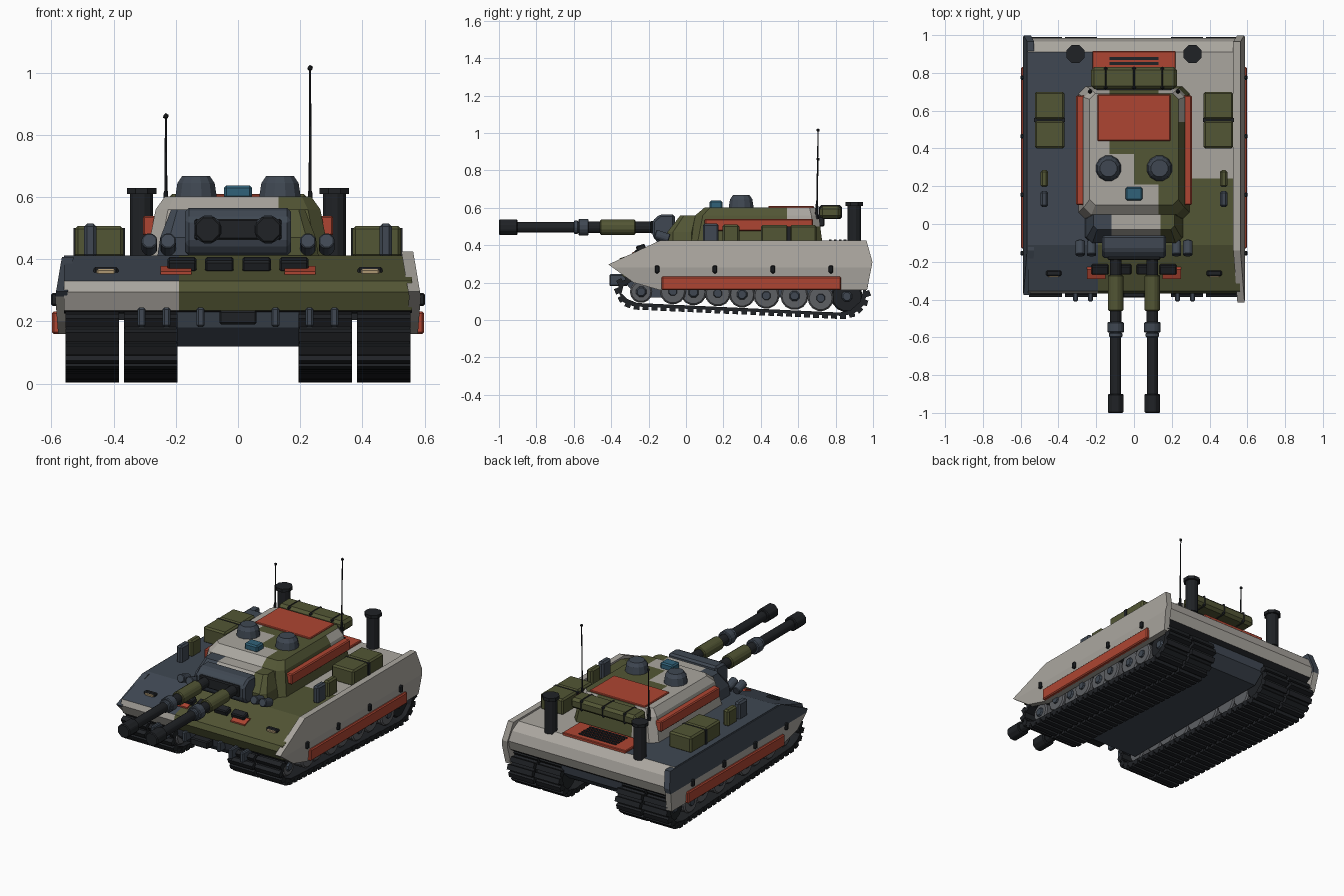
import bpy, bmesh
from math import pi, atan2, hypot
from mathutils import Vector, Matrix

if "Cube" in bpy.data.objects:
    bpy.data.objects.remove(bpy.data.objects["Cube"])

COL = dict(light=(.40, .38, .345), olive=(.085, .092, .035), steel=(.05, .064, .085), dark=(.014, .016, .019),
           red=(.42, .06, .032), grey=(.11, .115, .125), glass=(.03, .12, .19), tan=(.42, .31, .17))
MATS = {}
for n, c in COL.items():
    MATS[n] = bpy.data.materials.new(n + "_paint")
    MATS[n].diffuse_color = (*c, 1)

def finish(name, bm, mat, bevel=0):
    bmesh.ops.recalc_face_normals(bm, faces=bm.faces)
    me = bpy.data.meshes.new(name)
    bm.to_mesh(me)
    bm.free()
    ob = bpy.data.objects.new(name, me)
    bpy.context.collection.objects.link(ob)
    me.materials.append(MATS[mat])
    if bevel:
        b = ob.modifiers.new("edge", 'BEVEL')
        b.width, b.segments = bevel, 1
    return ob

def add_box(bm, c, size, rx=0):
    bmesh.ops.create_cube(bm, size=1, matrix=Matrix.Translation(c) @ Matrix.Rotation(rx, 4, 'X') @ Matrix.Diagonal((*size, 1)))

def box(name, x, y, z, mat, bevel=.006, rx=0):
    bm = bmesh.new()
    add_box(bm, [sum(v) / 2 for v in (x, y, z)], [abs(v[1] - v[0]) for v in (x, y, z)], rx)
    return finish(name, bm, mat, bevel)

def rod(name, a, b, r1, r2, mat, sides=10, bevel=0):
    a, b = Vector(a), Vector(b)
    d = b - a
    bm = bmesh.new()
    m = Matrix.Translation((a + b) / 2) @ d.to_track_quat('Z', 'Y').to_matrix().to_4x4() @ Matrix.Rotation(pi / sides, 4, 'Z')
    bmesh.ops.create_cone(bm, cap_ends=True, segments=sides, radius1=r1, radius2=r2, depth=d.length, matrix=m)
    return finish(name, bm, mat, bevel)

def prism(pts, x0, x1):
    bm = bmesh.new()
    A, B = [[bm.verts.new((x, y, z)) for y, z in pts] for x in (x0, x1)]
    bm.faces.new(A)
    bm.faces.new(B)
    for i in range(len(pts)):
        j = (i + 1) % len(pts)
        bm.faces.new((A[i], A[j], B[j], B[i]))
    return bm

def loft(rings):
    # stacked chamfered rectangles: z, half width, y front, y rear, corner cut
    bm, prev = bmesh.new(), None
    for z, h, y0, y1, c in rings:
        pts = [(-h + c, y0), (h - c, y0), (h, y0 + c), (h, y1 - c), (h - c, y1), (-h + c, y1), (-h, y1 - c), (-h, y0 + c)]
        cur = [bm.verts.new((x, y, z)) for x, y in pts]
        if prev:
            for i in range(8):
                bm.faces.new((prev[i], prev[(i + 1) % 8], cur[(i + 1) % 8], cur[i]))
        else:
            bm.faces.new(cur)
        prev = cur
    bm.faces.new(prev)
    return bm

def cut(bm, axis, *vals):
    for v in vals:
        no = [0, 0, 0]
        no[axis] = 1
        bmesh.ops.bisect_plane(bm, geom=bm.verts[:] + bm.edges[:] + bm.faces[:], plane_co=[v * n for n in no], plane_no=no)

def camo(ob, rule):
    names = ["light", "olive", "steel", "dark"]
    ob.data.materials.clear()
    for n in names:
        ob.data.materials.append(MATS[n])
    for p in ob.data.polygons:
        p.material_index = names.index(rule(p.center, p.normal))

# hull with painted camouflage blocks
bm = prism([(-.11, .412), (-.355, .33), (-.367, .295), (-.34, .235), (-.31, .225), (.93, .225), (.965, .25),
            (.985, .31), (.965, .37), (.91, .412)], -.56, .56)
cut(bm, 0, -.19, .2)
cut(bm, 1, .24)
def hull_paint(c, n):
    if n.z < -.8: return "dark"
    if c.y > .91: return "light"
    if c.y < -.31 and c.z < .33: return "light" if c.x < -.19 else "olive"
    if c.x < -.19: return "steel"
    return "olive" if c.y < .24 else "light"
camo(finish("hull", bm, "light"), hull_paint)
finish("lower_hull", prism([(-.33, .24), (-.31, .18), (-.24, .12), (.86, .12), (.93, .18), (.94, .24)], -.21, .21), "steel")
box("hull_floor", (-.55, .55), (-.29, .9), (.205, .228), "dark", 0)
box("tow_block", (-.06, .06), (-.39, -.33), (.19, .235), "dark")

# side skirts, right one taller and more pointed
for s, top, nose, side in ((1, .425, -.415, "right"), (-1, .408, -.375, "left")):
    pts = [(nose, .297), (-.14, top), (.965, top), (.997, .31), (.968, .16), (-.14, .16), (-.28, .2)]
    bm = prism(pts, s * .55, s * .588)
    cut(bm, 2, .28)
    for v in bm.verts:
        v.co.x -= s * (max(0, v.co.z - .28) * .17 + max(0, .28 - v.co.z) * .08)
    camo(finish(side + "_skirt", bm, "light"), lambda c, n: "light" if s > 0 or c.z < .28 else "steel")
    box(side + "_skirt_stripe", (s * .57, s * .598), (-.13, .83), (.16, .232), "red")
    for i in range(4):
        y = -.155 + .31 * i
        box(side + "_skirt_latch", (s * .575, s * .602), (y - .012, y + .012), (.25, .292), "dark")

# track loops with pads, two per side, plus road wheels
PATH = [(-.31, .225), (-.355, .2), (-.365, .16), (-.335, .095), (-.28, .073), (.84, .022), (.9, .035),
        (.95, .08), (.968, .14), (.95, .19), (.9, .222)]
def track(name, x0, x1):
    n = len(PATH)
    cen = Vector((.3, .14))
    inner = [(p[0] + (.02 if p[0] < cen.x else -.02) * (abs(p[0] - .3) > .5), p[1] + (.018 if p[1] < .15 else -.018)) for p in PATH]
    bm = bmesh.new()
    R = [[bm.verts.new((x, y, z)) for y, z in P] for x, P in ((x0, PATH), (x1, PATH), (x1, inner), (x0, inner))]
    for k in range(4):
        for i in range(n):
            j = (i + 1) % n
            bm.faces.new((R[k][i], R[k][j], R[(k + 1) % 4][j], R[(k + 1) % 4][i]))
    bmesh.ops.recalc_face_normals(bm, faces=bm.faces)
    d, step = 0, .048
    for i in range(n):
        (ya, za), (yb, zb) = PATH[i], PATH[(i + 1) % n]
        L = hypot(yb - ya, zb - za)
        while d < L:
            t = d / L
            add_box(bm, ((x0 + x1) / 2, ya + (yb - ya) * t, za + (zb - za) * t), (x1 - x0 + .004, .031, .034), atan2(zb - za, yb - ya))
            d += step
        d -= L
    finish(name, bm, "dark")

for s, side in ((-1, "left"), (1, "right")):
    for part, a, b in (("inner", .197, .364), ("outer", .384, .553)):
        track(f"{side}_{part}_track", min(s * a, s * b), max(s * a, s * b))
        for i, (y, r) in enumerate([(-.24, .06), (-.07, .07), (.04, .07), (.17, .07), (.30, .07), (.43, .07), (.58, .075), (.72, .07), (.86, .085)]):
            z = .073 - .0455 * (y + .28) + .02 + r
            w = .012 if i % 2 else .03
            m = "dark" if i == 8 else "grey"
            rod(f"{side}_{part}_wheel", (s * (a + .02), y, z), (s * (b - w), y, z), r, r, m, 14, .008)
            rod(f"{side}_{part}_hub", (s * (b - .03), y, z), (s * (b - w + .01), y, z), .03, .022, "steel", 8)

# turret with front nose
bm = loft([(.405, .295, .02, .73, .04), (.56, .265, .05, .71, .04), (.602, .235, .10, .69, .03)])
cut(bm, 0, -.13, 0, .13)
cut(bm, 1, .21, .37, .54)
cut(bm, 2, .5)
def turret_paint(c, n):
    if c.x > .13: return "light" if c.y > .54 and c.z > .5 and n.z < .9 else "olive"
    if c.x > 0: return "olive" if c.y > .21 else "light"
    return "olive" if c.y > .37 and c.x > -.13 else "light"
camo(finish("turret", bm, "light"), turret_paint)
bm = loft([(.405, .26, -.10, .06, .03), (.47, .25, -.10, .06, .03), (.56, .215, -.03, .07, .02)])
cut(bm, 0, -.12, .14)
camo(finish("turret_nose", bm, "light"), lambda c, n: "steel" if c.x < -.12 else "olive" if c.x > .14 else "light")
box("roof_panel", (-.193, .193), (.44, .685), (.595, .61), "red", .004)
box("roof_sight", (-.045, .045), (.125, .195), (.595, .638), "glass", .008)
for s in (-1, 1):
    box("turret_side_panel", (s * .26, s * .306), (.10, .68), (.475, .54), "red")
    rod("cupola", (s * .135, .295, .595), (s * .135, .295, .645), .07, .062, "steel", 12)
    rod("cupola_lid", (s * .135, .295, .645), (s * .135, .295, .668), .062, .046, "steel", 12)

# mantlet and twin guns
finish("mantlet", prism([(-.18, .45), (-.15, .412), (-.06, .412), (-.06, .565), (-.14, .565), (-.18, .53)], -.17, .17), "steel", .012)
box("mantlet_slot", (-.14, .14), (-.19, -.15), (.462, .53), "dark")
GUN = [(-.1, -.28, .031, "dark"), (-.27, -.46, .042, "olive"), (-.45, -.53, .032, "dark"), (-.52, -.575, .046, "steel"),
       (-.575, -.60, .037, "steel"), (-.59, -.91, .03, "dark"), (-.9, -1.0, .045, "dark")]
for s in (-1, 1):
    for i, (a, b, r, m) in enumerate(GUN):
        rod(f"gun_section_{i}", (s * .097, a, .496), (s * .097, b, .496), r, r, m, 8 if i > 5 else 12, .005)

# smoke launchers, glacis blocks, lamps and tow hooks
for s in (-1, 1):
    for x in (.225, .285):
        rod("smoke_launcher", (s * x, -.09, .435), (s * x, -.165, .46), .027, .027, "steel", 8, .004)
    finish("glacis_chevron", prism([(-.29, .34), (-.29, .36), (-.24, .378), (-.22, .37)], s * .15, s * .25), "red")
    bpy.context.collection.objects[-1].data.transform(Matrix.Shear('XY', 4, (0, 0)))
    box("lamp_frame", (s * .385, s * .465), (-.275, -.245), (.335, .375), "dark")
    box("lamp_glass", (s * .395, s * .455), (-.28, -.26), (.342, .368), "tan", .004)
    for x in (.06, .18):
        box("glacis_block", (s * (x - .046), s * (x + .046)), (-.265, -.215), (.365, .402), "dark", .006, .3)
    for x in (.12, .23, .31):
        box("tow_hook", (s * x - .013, s * x + .013), (-.41 if x > .2 else -.37, -.31), (.182, .245), "steel")

# deck stowage, exhaust stacks and antennas
for s, top in ((-1, .865), (1, 1.02)):
    for y0, y1 in ((.40, .547), (.553, .70)):
        box("stowage_crate", (s * .368, s * .525), (y0, y1), (.405, .507), "olive", .01)
    box("crate_strap", (s * .364, s * .529), (.54, .56), (.405, .5), "dark", 0)
    box("jerrycan", (s * .455, s * .495), (.195, .285), (.405, .51), "olive", .01)
    box("ammo_can", (s * .455, s * .495), (.09, .175), (.405, .515), "steel", .01)
    rod("exhaust_pipe", (s * .31, .9, .4), (s * .31, .9, .615), .038, .038, "dark", 12)
    rod("exhaust_cap", (s * .31, .9, .61), (s * .31, .9, .63), .051, .051, "dark", 8)
    rod("antenna_base", (s * .232, .70, .54), (s * .232, .70, .62), .012, .007, "dark", 8)
    rod("antenna", (s * .232, .70, .6), (s * .232, .706, top), .005, .003, "dark", 6)
    bm = bmesh.new()
    bmesh.ops.create_icosphere(bm, subdivisions=1, radius=.01, matrix=Matrix.Translation((s * .232, .706, top - .005)))
    finish("antenna_tip", bm, "dark")

# rear bustle roll and engine grille
box("bustle_roll", (-.228, .228), (.715, .83), (.543, .61), "olive", .016)
for x in (-.15, 0, .15):
    box("bustle_strap", (x - .01, x + .01), (.711, .834), (.539, .614), "dark", .01)
box("bustle_bracket", (-.2, .2), (.68, .74), (.5, .555), "dark")
box("engine_cover", (-.22, .22), (.74, .915), (.40, .425), "red", .004)
for i in range(5):
    y = .765 + .026 * i
    box("grille_slat", (-.13, .13), (y, y + .014), (.42, .43), "dark", 0)

for m in bpy.data.materials:
    if m.users and not m.is_grease_pencil:
        m.use_nodes = True
        m.node_tree.nodes["Principled BSDF"].inputs["Base Color"].default_value = m.diffuse_color
